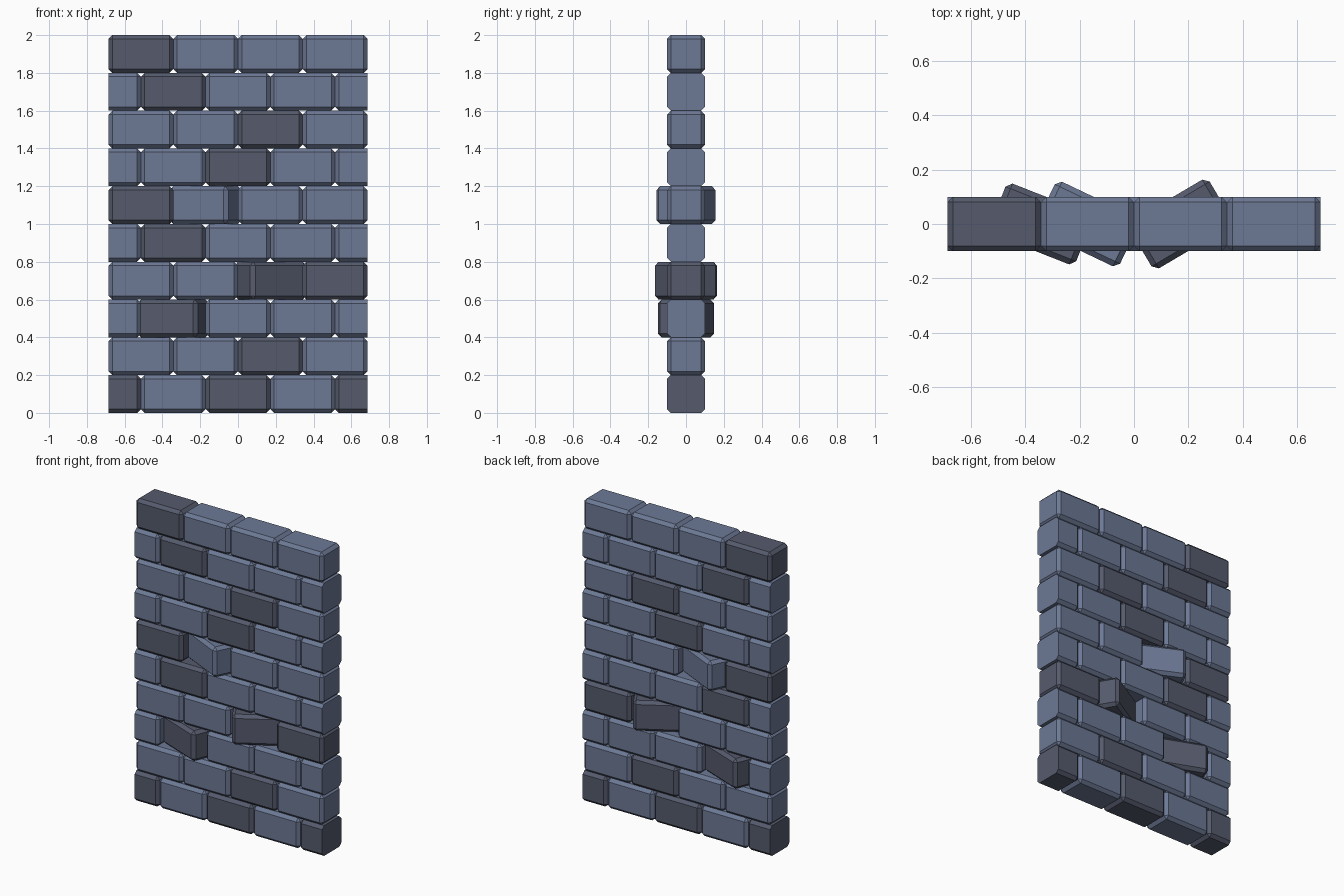
import bpy, bmesh
from math import radians
from mathutils import Matrix

if "Cube" in bpy.data.objects:
    bpy.data.objects.remove(bpy.data.objects["Cube"])

ROWS, H, D = 10, 0.2, 0.2      # courses, course height, wall depth
W = 0.685                      # half width of the wall
L = W / 2                      # brick length
CHAMFER = 0.02


def material(name, rgb):
    m = bpy.data.materials.new(name)
    m.diffuse_color = (*rgb, 1)
    m.use_nodes = True
    m.node_tree.nodes["Principled BSDF"].inputs["Base Color"].default_value = m.diffuse_color
    return m


light = material("light_stone", (0.15, 0.19, 0.30))
dark = material("dark_stone", (0.092, 0.104, 0.152))


def brick(name, x, z, mat, turn=0):
    """Chamfered brick, turned about its own centre, trimmed flat at the wall ends."""
    bm = bmesh.new()
    bmesh.ops.create_cube(bm, size=1)
    bmesh.ops.scale(bm, vec=(L, D, H), verts=bm.verts)
    bmesh.ops.bevel(bm, geom=bm.edges[:], offset=CHAMFER, segments=1, affect='EDGES')
    bmesh.ops.transform(bm, verts=bm.verts,
                        matrix=Matrix.Translation((x, 0, z)) @ Matrix.Rotation(radians(turn), 4, 'Z'))
    if abs(x) > W - 0.01:
        s = 1 if x > 0 else -1
        bmesh.ops.bisect_plane(bm, geom=bm.verts[:] + bm.edges[:] + bm.faces[:],
                               plane_co=(s * W, 0, 0), plane_no=(s, 0, 0), clear_outer=True)
        bmesh.ops.holes_fill(bm, edges=[e for e in bm.edges if e.is_boundary], sides=0)
    bmesh.ops.recalc_face_normals(bm, faces=bm.faces)
    # Put the origin at the brick centre
    bmesh.ops.translate(bm, vec=(-x, 0, -z), verts=bm.verts)
    me = bpy.data.meshes.new(name)
    bm.to_mesh(me)
    bm.free()
    me.materials.append(mat)
    ob = bpy.data.objects.new(name, me)
    ob.location = (x, 0, z)
    bpy.context.collection.objects.link(ob)


# Darker bricks per course, and loose bricks turned out of the wall
dark_bricks = [(0, 2, 4), (2,), (1,), (2, 3), (1,), (0,), (2,), (2,), (1,), (0,)]
turned = {(2, 1): -21.5, (3, 2): 30.5, (5, 1): -25.5}

# Running bond: even courses are shifted by half a brick
for r in range(ROWS):
    count, start = (5, -W) if r % 2 == 0 else (4, -W + L / 2)
    for i in range(count):
        brick(f"brick_row{r + 1}_{i + 1}", start + i * L, (r + 0.5) * H,
              dark if i in dark_bricks[r] else light, turned.get((r, i), 0))
